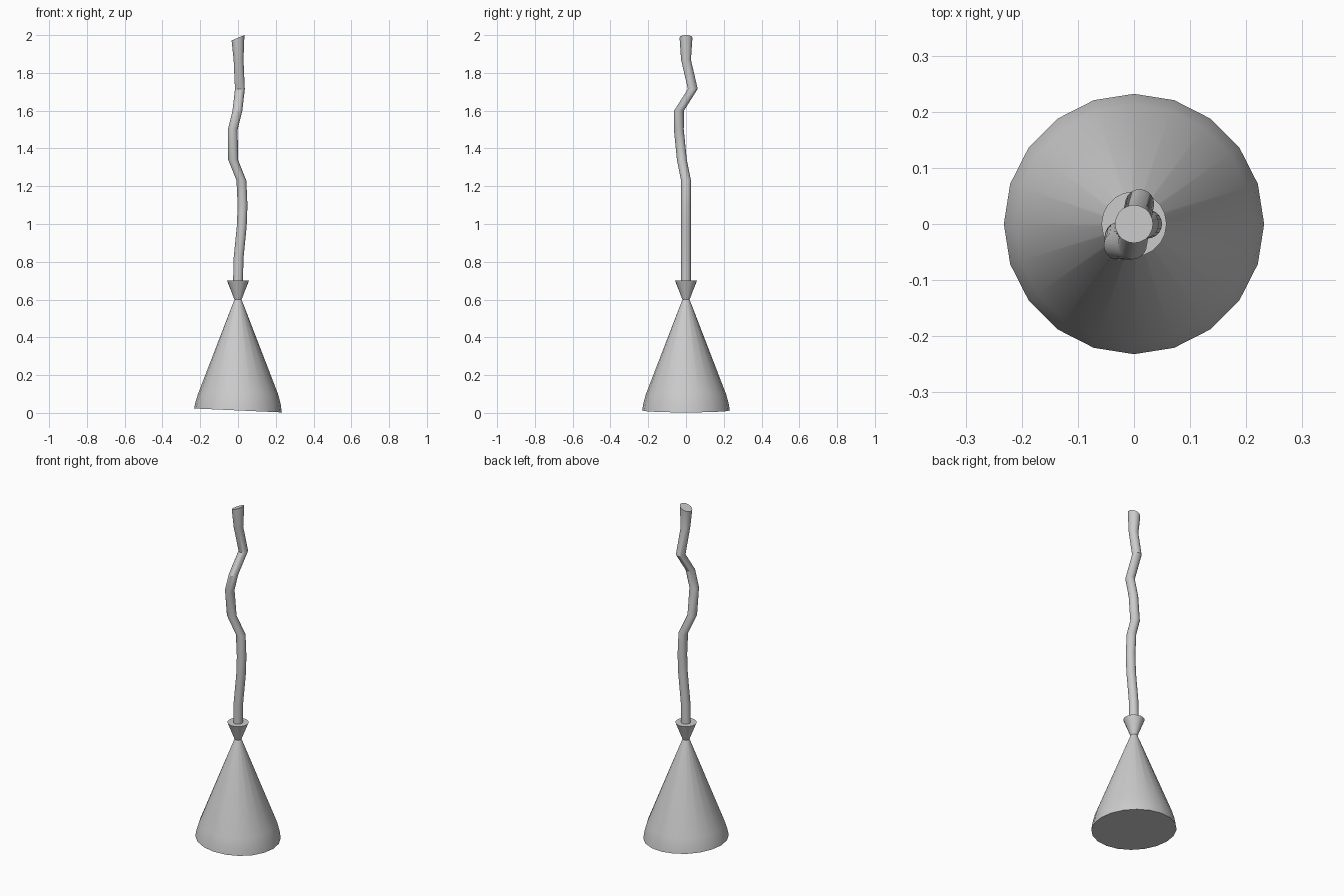
import bpy, bmesh, math

if "Cube" in bpy.data.objects:
    bpy.data.objects.remove(bpy.data.objects["Cube"])


def tube(name, rings, sides):
    """Closed loft through rings of (x, y, z, radius, slope along x)."""
    bm = bmesh.new()
    loops = []
    for x, y, z, r, slope in rings:
        loop = []
        for i in range(sides):
            a = 2 * math.pi * i / sides
            dx, dy = r * math.cos(a), r * math.sin(a)
            loop.append(bm.verts.new((x + dx, y + dy, z + slope * dx)))
        loops.append(loop)
    for lo, hi in zip(loops, loops[1:]):
        for i in range(sides):
            j = (i + 1) % sides
            bm.faces.new((lo[i], lo[j], hi[j], hi[i]))
    bm.faces.new(loops[0][::-1])
    bm.faces.new(loops[-1])
    mesh = bpy.data.meshes.new(name)
    bm.to_mesh(mesh)
    bm.free()
    obj = bpy.data.objects.new(name, mesh)
    bpy.context.collection.objects.link(obj)
    bpy.ops.object.select_all(action='DESELECT')
    obj.select_set(True)
    bpy.context.view_layer.objects.active = obj
    bpy.ops.object.shade_smooth_by_angle(angle=math.radians(30))
    return obj


# Bristle bundle with slightly tilted base, pinched neck and flared collar
tube("bristles", [
    (0, 0, 0.013, 0.232, -0.045),
    (0, 0, 0.05, 0.226, -0.02),
    (0, 0, 0.10, 0.212, 0),
    (0, 0, 0.60, 0.019, 0),
    (0, 0, 0.70, 0.058, 0),
], 20)

# Crooked stick, slanted cut at the top
R = 0.026
path = [
    (0.0, 0.0, 0.69), (0.003, 0.0, 0.82), (0.02, 0.0, 0.99),
    (0.024, 0.0, 1.10), (0.018, 0.0, 1.23), (-0.026, -0.022, 1.34),
    (-0.028, -0.038, 1.50), (-0.003, -0.037, 1.60),
    (0.01, 0.036, 1.715), (0.003, 0.0, 1.87),
]
tube("handle", [(x, y, z, R, 0) for x, y, z in path]
     + [(0, 0, 1.986, 0.034, 0.42)], 20)
